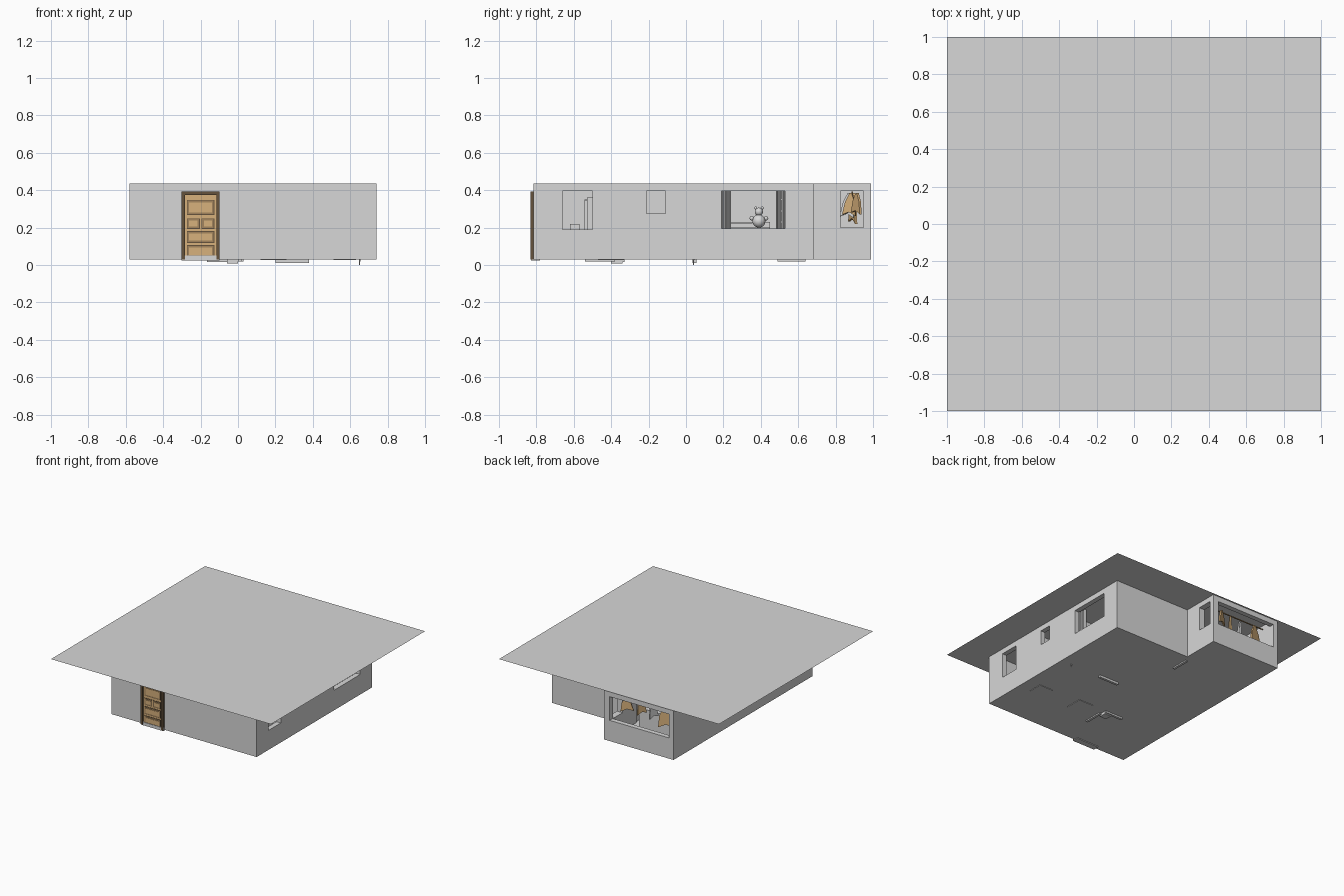
import bpy, bmesh, math
from mathutils import Vector

if "Cube" in bpy.data.objects:
    bpy.data.objects.remove(bpy.data.objects["Cube"], do_unlink=True)


def material(name, rgb):
    m = bpy.data.materials.new(name)
    m.use_nodes = True
    m.diffuse_color = (*rgb, 1)
    m.node_tree.nodes["Principled BSDF"].inputs["Base Color"].default_value = (*rgb, 1)
    return m


GREY = material("plaster grey", (0.68, 0.68, 0.68))
TAN = material("light wood", (0.68, 0.44, 0.2))
BROWN = material("mid wood", (0.36, 0.23, 0.11))
DARK = material("dark wood", (0.13, 0.085, 0.045))


def finish(name, bm, mat):
    bmesh.ops.recalc_face_normals(bm, faces=bm.faces)
    me = bpy.data.meshes.new(name)
    bm.to_mesh(me)
    bm.free()
    me.materials.append(mat)
    ob = bpy.data.objects.new(name, me)
    bpy.context.collection.objects.link(ob)
    return ob


def add_box(bm, x, y, z):
    """Box spanning the (low, high) pairs x, y and z."""
    verts = bmesh.ops.create_cube(bm, size=1)["verts"]
    for v in verts:
        v.co = Vector([(a + b) / 2 + c * (b - a) for (a, b), c in zip((x, y, z), v.co)])


def box(name, x, y, z, mat=GREY):
    bm = bmesh.new()
    add_box(bm, x, y, z)
    return finish(name, bm, mat)


def prism(name, outline, z0, z1, mat=GREY):
    bm = bmesh.new()
    face = bm.faces.new([bm.verts.new((x, y, z0)) for x, y in outline])
    top = bmesh.ops.extrude_face_region(bm, geom=[face])["geom"]
    bmesh.ops.translate(bm, vec=(0, 0, z1 - z0),
                        verts=[g for g in top if isinstance(g, bmesh.types.BMVert)])
    return finish(name, bm, mat)


def cut(target, spans):
    """Remove a list of box spans from the target."""
    bpy.context.view_layer.objects.active = target
    for span in spans:
        cutter = box("cutter", *span)
        cutter.hide_render = True
        mod = target.modifiers.new("cut", "BOOLEAN")
        mod.operation, mod.solver, mod.object = "DIFFERENCE", "EXACT", cutter
        bpy.ops.object.modifier_apply(modifier=mod.name)
        bpy.data.objects.remove(cutter, do_unlink=True)


# House shell: L-shaped block, hollowed into rooms, then windows and doorways
BASE, FLOOR, TOP = 0.03, 0.05, 0.437
house = prism("house_walls", [(-.58, -.815), (.74, -.815), (.74, .685),
                              (.05, .685), (.05, .99), (-.58, .99)], BASE, TOP)
HIGH = (FLOOR, 0.5)
WEST, EAST = (-.54, 0), (.03, .7)
rooms = [(WEST, (-.775, -.355), HIGH), (WEST, (-.325, .95), HIGH),
         (EAST, (-.775, -.355), HIGH), (EAST, (-.325, .03), HIGH),
         (EAST, (.06, .645), HIGH)]
SIDE = (.65, .8)
windows = [(SIDE, (-.66, -.5), (.19, .395)), (SIDE, (-.21, -.11), (.275, .395)),
           (SIDE, (.19, .53), (.195, .395)),
           ((-.02, .1), (.825, .95), (.2, .395)),
           ((-.54, 0), (.9, 1.1), (.2, .395))]
DOOR_Z = (FLOOR, .35)
doorways = [((-.02, .05), (.49, .65 - .01), DOOR_Z), ((-.02, .05), (-.54, -.38), DOOR_Z),
            ((.2, .38), (.01, .08), DOOR_Z), ((-.165, -.01), (-.38, -.3), DOOR_Z)]
cut(house, rooms + windows + doorways)

# Flat roof sheet
bm = bmesh.new()
bmesh.ops.create_grid(bm, x_segments=1, y_segments=1, size=1)
bmesh.ops.translate(bm, verts=bm.verts, vec=(0, 0, .44))
finish("flat_roof", bm, GREY)

# Interior doors, each running down through the floor as a threshold
for i, (x, y, low) in enumerate([((.01, .03), (.49, .64), .02), ((0, .02), (-.54, -.38), .02),
                                 ((.2, .38), (.035, .055), .012), ((-.165, -.005), (-.35, -.33), .016)]):
    box(f"interior_door_{i + 1}", x, y, (low, .345))

# Fixture undersides below the floor
box("bath_tray", (.51, .63), (-.47, -.35), (.026, .06))
box("floor_mat", (.12, .26), (-.47, -.33), (.026, .06))
box("floor_drain", (-.06, .0), (-.4, -.34), (.008, .04))
bm = bmesh.new()
bmesh.ops.create_cone(bm, cap_ends=True, segments=8, radius1=.002, radius2=.006, depth=.05)
bmesh.ops.translate(bm, verts=bm.verts, vec=(.65, .04, .025))
finish("thin_leg", bm, GREY)

# Front door: dark frame, tan leaf and bordered raised panels
bm = bmesh.new()
for side in [(-.302, -.284), (-.116, -.098)]:
    add_box(bm, side, (-.832, -.8), (BASE, .375))
add_box(bm, (-.302, -.098), (-.832, -.8), (.375, .393))
finish("front_door_frame", bm, DARK)
box("front_door_leaf", (-.284, -.116), (-.822, -.8), (BASE, .375), TAN)
borders, panels, lines = bmesh.new(), bmesh.new(), bmesh.new()
L, R, MID = -.274, -.126, -.2
for (x0, x1), (z0, z1) in [((L, R), (.268, .348)), ((L, MID - .004), (.194, .25)),
                           ((MID + .004, R), (.194, .25)), ((L, R), (.118, .182)),
                           ((L, R), (.042, .106))]:
    for bm, inset, front in [(lines, 0, -.824), (borders, .004, -.826), (panels, .013, -.829)]:
        add_box(bm, (x0 + inset, x1 - inset), (front, -.82), (z0 + inset, z1 - inset))
finish("front_door_grooves", lines, DARK)
finish("front_door_mouldings", borders, BROWN)
finish("front_door_panels", panels, TAN)
box("front_doorstep", (-.302, -.098), (-.83, -.78), (.024, FLOOR))


# Curtains: wavy sheets at the bedroom window
def curtain(name, y0, y1):
    bm = bmesh.new()
    bmesh.ops.create_grid(bm, x_segments=24, y_segments=4, size=.5)
    for v in bm.verts:
        u, h = v.co.x + .5, v.co.y + .5
        v.co = (.675 + .01 * math.sin(u * 8 * math.pi), y0 + u * (y1 - y0), .17 + h * .24)
    ob = finish(name, bm, GREY)
    for p in ob.data.polygons:
        p.use_smooth = True


curtain("curtain_front", .17, .24)
curtain("curtain_back", .48, .55)

# Bedroom: bed, pillow and a small toy
box("bed", (.3, .64), (.16, .45), (FLOOR, .2))
box("bed_headboard", (.27, .3), (.16, .45), (FLOOR, .23))
box("pillow", (.31, .39), (.22, .4), (.2, .225))
bm = bmesh.new()
for y, z, r in [(.39, .235, .035), (.39, .285, .022), (.373, .305, .008), (.407, .305, .008),
                (.352, .25, .012), (.428, .25, .012)]:
    s = bmesh.ops.create_uvsphere(bm, u_segments=16, v_segments=10, radius=r)["verts"]
    bmesh.ops.translate(bm, verts=s, vec=(.55, y, z))
toy = finish("stuffed_toy", bm, GREY)
for p in toy.data.polygons:
    p.use_smooth = True

# Bathroom fittings
box("bath_cabinet", (.5, .6), (-.53, -.4), (FLOOR, .36))
box("basin", (.55, .66), (-.62, -.57), (FLOOR, .22))

# Back room: rail with hanging cloths and a sideboard
box("clothes_rail", (-.52, -.02), (.885, .892), (.385, .392), BROWN)
box("sideboard", (-.5, -.1), (.6, .75), (FLOOR, .24))


def cloth(name, x, y, width, drop, turn, mat):
    """Flared cloth hanging from the rail, turned about the vertical."""
    bm = bmesh.new()
    half = width / 2
    pts = [(-.15, 0), (.15, 0), (.7, -.4), (1, -1), (0, -.85), (-1, -1), (-.7, -.4)]
    face = bm.faces.new([bm.verts.new((half * a, 0, drop * b)) for a, b in pts])
    top = bmesh.ops.extrude_face_region(bm, geom=[face])["geom"]
    bmesh.ops.translate(bm, vec=(0, .012, 0),
                        verts=[g for g in top if isinstance(g, bmesh.types.BMVert)])
    ob = finish(name, bm, mat)
    ob.location = (x, y, .385)
    ob.rotation_euler = (0, .1, turn)


cloth("hanging_cloth_1", -.09, .91, .1, .11, .5, TAN)
cloth("hanging_cloth_2", -.2, .88, .08, .12, 1.1, TAN)
cloth("hanging_cloth_3", -.3, .87, .08, .13, 1.2, GREY)
cloth("hanging_cloth_4", -.43, .89, .13, .16, .3, TAN)
